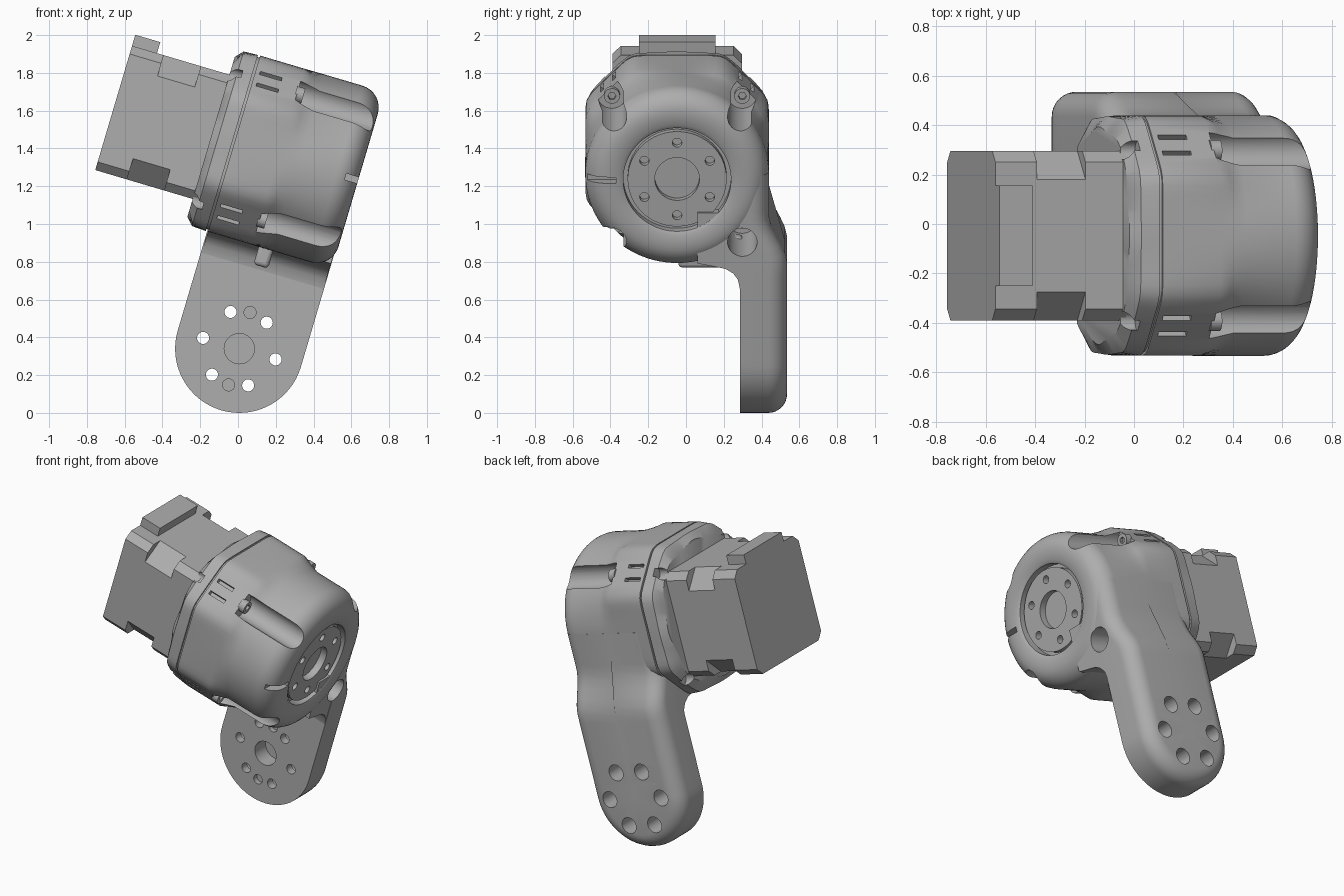
import bpy, bmesh
from math import sin, cos, pi, radians
from mathutils import Matrix, Vector

if "Cube" in bpy.data.objects:
    bpy.data.objects.remove(bpy.data.objects["Cube"])

# Local frame: x along the drive axis, z up the tilted arm, origin at the arm pivot
TILT = Matrix.Translation((0.007, 0, 0.34)) @ Matrix.Rotation(radians(16.5), 4, 'Y')
CY, CZ = -0.047, 1.033          # drive axis position
BOLT = 0.345                    # corner bolt offset
CORNERS = [(CY + a * BOLT, CZ + b * BOLT) for a in (-1, 1) for b in (-1, 1)]

grey = bpy.data.materials.new("mid grey")
grey.use_nodes = True
COLOUR = (0.42, 0.42, 0.42, 1)
grey.diffuse_color = COLOUR
grey.node_tree.nodes["Principled BSDF"].inputs["Base Color"].default_value = COLOUR


def make(name, bm):
    bmesh.ops.recalc_face_normals(bm, faces=bm.faces[:])
    mesh = bpy.data.meshes.new(name)
    bm.to_mesh(mesh)
    bm.free()
    mesh.materials.append(grey)
    ob = bpy.data.objects.new(name, mesh)
    bpy.context.collection.objects.link(ob)
    ob.matrix_world = TILT
    return ob


def loft(rings):
    """Skin closed rings of points and cap both ends."""
    bm = bmesh.new()
    rows = [[bm.verts.new(p) for p in ring] for ring in rings]
    n = len(rows[0])
    for a, b in zip(rows, rows[1:]):
        for i in range(n):
            j = (i + 1) % n
            bm.faces.new((a[i], a[j], b[j], b[i]))
    bm.faces.new(rows[0])
    bm.faces.new(rows[-1])
    return bm


def prism(points, x0, x1):
    return loft([[(x, y, z) for y, z in points] for x in (x0, x1)])


def rod(bm, start, axis, radius, length, segments=32):
    """Cylinder from start along axis X or Y."""
    d = Vector((1, 0, 0)) if axis == 'X' else Vector((0, 1, 0))
    rot = Matrix.Rotation(pi / 2, 4, 'Y' if axis == 'X' else 'X')
    m = Matrix.Translation(Vector(start) + d * length / 2) @ rot
    bmesh.ops.create_cone(bm, cap_ends=True, segments=segments, radius1=radius,
                          radius2=radius, depth=length, matrix=m)


def box(bm, lo, hi, spin=None):
    lo, hi = Vector(lo), Vector(hi)
    m = Matrix.Translation((lo + hi) / 2) @ Matrix.Diagonal((*(hi - lo), 1))
    bmesh.ops.create_cube(bm, size=1, matrix=(spin or Matrix()) @ m)


def cut(ob, bm):
    tool = make("cutter", bm)
    tool.hide_render = True
    mod = ob.modifiers.new("cut", 'BOOLEAN')
    mod.operation, mod.solver, mod.object = 'DIFFERENCE', 'EXACT', tool
    bpy.context.view_layer.update()
    deps = bpy.context.evaluated_depsgraph_get()
    mesh = bpy.data.meshes.new_from_object(ob.evaluated_get(deps))
    ob.modifiers.clear()
    ob.data = mesh
    bpy.data.objects.remove(tool)


def channels():
    bm = bmesh.new()
    for y, z in CORNERS:
        rod(bm, (-0.09, y, z), 'X', 0.078, 0.7)
    return bm


def lobed(t):
    """Softened octagon radius with flat sides and corner lobes."""
    fold = (t + pi / 4) % (pi / 2) - pi / 4
    diag = t % (pi / 2) - pi / 4
    a, b = 0.486 / cos(fold), 0.518 / cos(diag)
    return (a ** -36 + b ** -36) ** (-1 / 36)


def ring(x, morph, inset=0, radius=0.487, wave=0, n=96):
    pts = []
    for i in range(n):
        t = 2 * pi * i / n
        r = lobed(t) * (1 - morph) + radius * morph - inset
        r -= wave * (1 - cos(8 * t)) / 2
        pts.append((x, CY + r * cos(t), CZ + r * sin(t)))
    return pts


# Housing: lobed at the back, blending to a filleted drum with a recessed front
FR = 0.12
rings = [ring(-0.335, 0), ring(-0.09, 0), ring(-0.04, 0.5), ring(0.02, 1)]
rings += [ring(0.35 - FR + FR * sin(a), 1, FR * (1 - cos(a)))
          for a in [k * pi / 16 for k in range(9)]]
rings += [ring(x, 1, 0, r) for x, r in ((0.35, 0.305), (0.338, 0.285), (0.28, 0.285))]
housing = make("housing", loft(rings))
cut(housing, channels())
slots = bmesh.new()
for q in range(4):
    spin = (Matrix.Translation((0, CY, CZ)) @ Matrix.Rotation(pi / 4 + q * pi / 2, 4, 'X'))
    for s in (-0.045, 0.045):
        box(slots, (-0.31, s - 0.012, 0.485), (-0.19, s + 0.012, 0.6), spin)
box(slots, (0.28, -0.7, CZ - 0.017), (0.5, -0.37, CZ + 0.017))
cut(housing, slots)

# Seam gasket and back plate with a scalloped rear rim
make("seam_gasket", loft([ring(-0.36, 0, 0.012), ring(-0.32, 0, 0.012)]))
plate = make("back_plate", loft([ring(-0.462, 0, 0.045, wave=0.035),
                                 ring(-0.425, 0, 0.004, wave=0.008), ring(-0.347, 0)]))
holes = bmesh.new()
for y, z in CORNERS:
    rod(holes, (-0.6, y, z), 'X', 0.038, 0.2)
cut(plate, holes)

# Corner screws, each with a socket
for k, (y, z) in enumerate(CORNERS):
    bm = bmesh.new()
    rod(bm, (-0.1, y, z), 'X', 0.042, 0.045, 24)
    screw = make("corner_screw_%d" % (k + 1), bm)
    socket = bmesh.new()
    rod(socket, (-0.08, y, z), 'X', 0.022, 0.1, 6)
    cut(screw, socket)

# Output disc with centre bore and six bolt holes
bm = bmesh.new()
rod(bm, (0.2, CY, CZ), 'X', 0.262, 0.125, 64)
disc = make("output_disc", bm)
holes = bmesh.new()
rod(holes, (0.265, CY, CZ), 'X', 0.118, 0.2, 48)
for k in range(6):
    t = pi / 2 + k * pi / 3
    rod(holes, (0.28, CY + 0.2 * cos(t), CZ + 0.2 * sin(t)), 'X', 0.025, 0.2, 20)
cut(disc, holes)


# Motor: square body with deeper corner chamfers on the middle stack
def chamfered(h, c):
    quarter = [(h, -h + c), (h, h - c)]
    pts = []
    for _ in range(4):
        pts += quarter
        quarter = [(-b, a) for a, b in quarter]
    return [(CY + a, CZ + b) for a, b in pts]


for name, x0, x1, c in (("motor_rear_cap", -1.0, -0.825, 0.045),
                        ("motor_stack", -0.825, -0.62, 0.115),
                        ("motor_front_cap", -0.62, -0.44, 0.045)):
    make(name, prism(chamfered(0.343, c), x0, x1))
bm = bmesh.new()
box(bm, (-1.0, -0.25, 1.3), (-0.862, 0.155, 1.437))
make("motor_connector", bm)

# Arm: rounded strap, its outer face easing in to meet the housing
R, INNER, F = 0.34, 0.285, 0.1


def outer(z):
    t = min(max((z - 0.54) / 0.27, 0), 1)
    return 0.535 - 0.095 * t * t * (3 - 2 * t)


def strap(inset, y_of):
    r = R - inset
    heights = [0.05 + 0.05 * k for k in range(21)]
    pts = [(r, z) for z in reversed(heights)]
    pts += [(r * cos(a), r * sin(a)) for a in [-k * pi / 32 for k in range(33)]]
    pts += [(-r, z) for z in heights]
    return [(x, y_of(z), z) for x, z in pts]


layers = [strap(0, lambda z: INNER)]
for k in range(9):
    a = k * pi / 16
    layers.append(strap(F * (1 - cos(a)), lambda z: outer(z) - F * (1 - sin(a))))
layers.append(strap(R - 0.004, outer))
arm = make("arm", loft(layers))
cut(arm, channels())
holes, bores = bmesh.new(), bmesh.new()
for k in range(6):
    x, z = 0.2 * cos(k * pi / 3), 0.2 * sin(k * pi / 3)
    rod(holes, (x, 0.2, z), 'Y', 0.032, 0.5, 24)
    rod(bores, (x, 0.34, z), 'Y', 0.053, 0.4, 32)
for s in (-0.2, 0.2):
    rod(holes, (0, 0.2, s), 'Y', 0.032, 0.12, 24)
rod(holes, (0, 0.2, 0), 'Y', 0.08, 0.2, 48)
cut(arm, holes)
cut(arm, bores)

# Web filling the corner between housing and arm
bm = prism([(0.06, 0.57), (0.15, 0.553), (0.21, 0.54), (0.25, 0.515), (0.275, 0.48),
            (0.285, 0.43), (0.34, 0.43), (0.34, 0.85), (0.06, 0.85)], -0.335, 0.337)
web = make("arm_web", bm)
cut(web, channels())

# Small hooked rib beneath the housing
rib = make("rib", prism([(-0.04, 0.45), (0.3, 0.45), (0.3, 0.62), (-0.04, 0.62)], -0.055, 0.025))
bev = rib.modifiers.new("round", 'BEVEL')
bev.width, bev.segments = 0.02, 3

bpy.ops.object.select_all(action='DESELECT')
for ob in bpy.context.scene.objects:
    if ob.type == 'MESH' and grey.name in ob.data.materials:
        ob.select_set(True)
        bpy.context.view_layer.objects.active = ob
bpy.ops.object.shade_smooth_by_angle(angle=radians(32))
